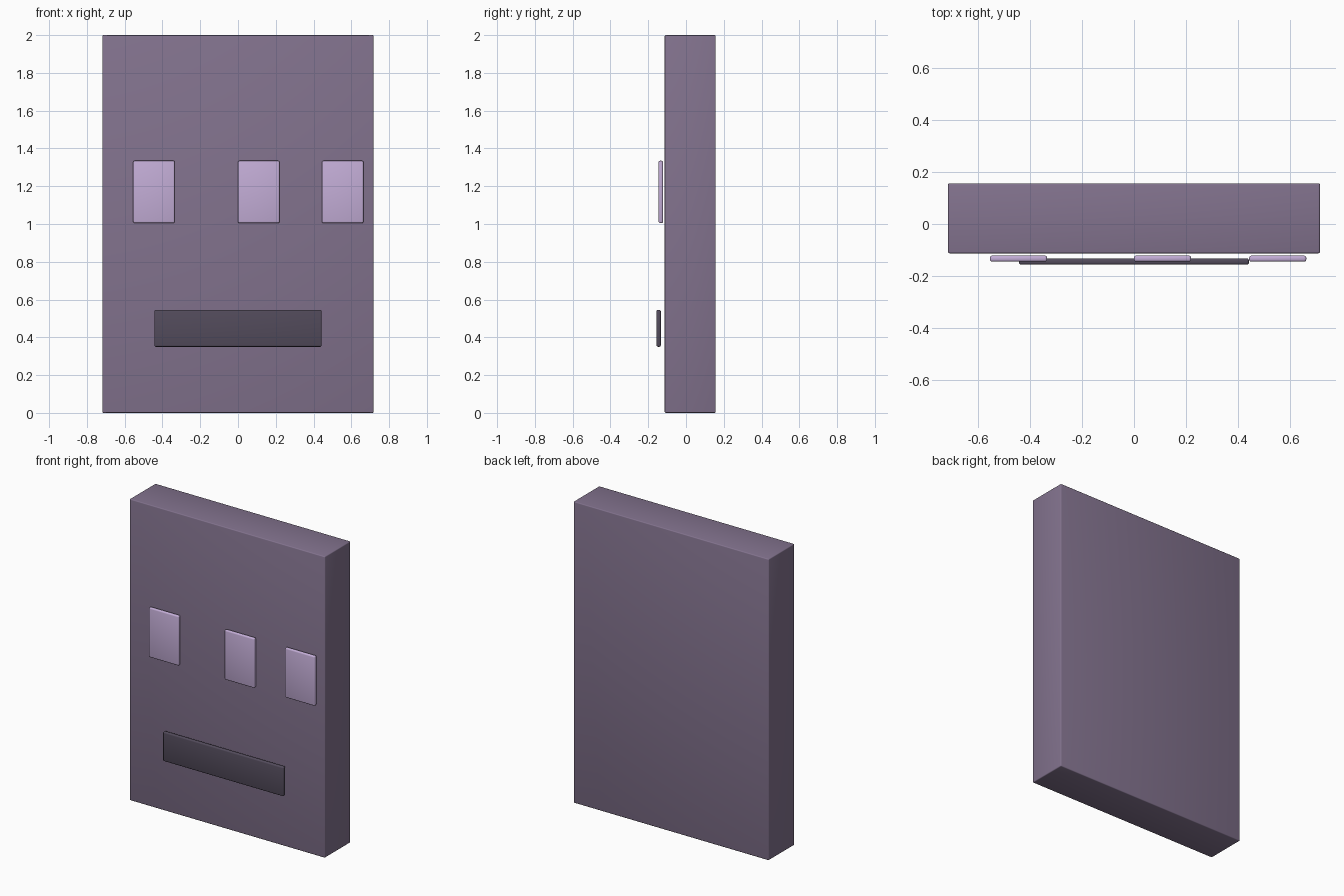
import bpy

cube = bpy.data.objects.get("Cube")
if cube:
    bpy.data.objects.remove(cube, do_unlink=True)


def make_material(name, colour):
    mat = bpy.data.materials.new(name)
    mat.use_nodes = True
    mat.diffuse_color = (*colour, 1)
    mat.node_tree.nodes["Principled BSDF"].inputs["Base Color"].default_value = (*colour, 1)
    return mat


def rounded_box(name, low, high, bevel, mat):
    centre = [(a + b) / 2 for a, b in zip(low, high)]
    bpy.ops.mesh.primitive_cube_add(size=1, location=centre)
    obj = bpy.context.object
    obj.name = name
    obj.scale = [b - a for a, b in zip(low, high)]
    bpy.ops.object.transform_apply(location=False, rotation=False, scale=True)
    mod = obj.modifiers.new("soft_edges", "BEVEL")
    mod.width = bevel
    mod.segments = 3
    bpy.ops.object.modifier_apply(modifier=mod.name)
    bpy.ops.object.shade_smooth_by_angle()
    obj.data.materials.append(mat)
    return obj


body_purple = make_material("dusty_purple", (0.225, 0.17, 0.27))
light_lilac = make_material("light_lilac", (0.55, 0.42, 0.68))
dark_purple = make_material("dark_purple", (0.085, 0.07, 0.105))

# Slab body
rounded_box("body", (-0.717, -0.113, 0), (0.717, 0.157, 2), 0.006, body_purple)

# Three floating window plates
for name, x in (("right_window", -0.555), ("middle_window", 0), ("left_window", 0.444)):
    rounded_box(name, (x, -0.145, 1.005), (x + 0.22, -0.122, 1.335), 0.008, light_lilac)

# Long dark slot plate
rounded_box("lower_slot", (-0.443, -0.157, 0.35), (0.443, -0.133, 0.545), 0.008, dark_purple)
